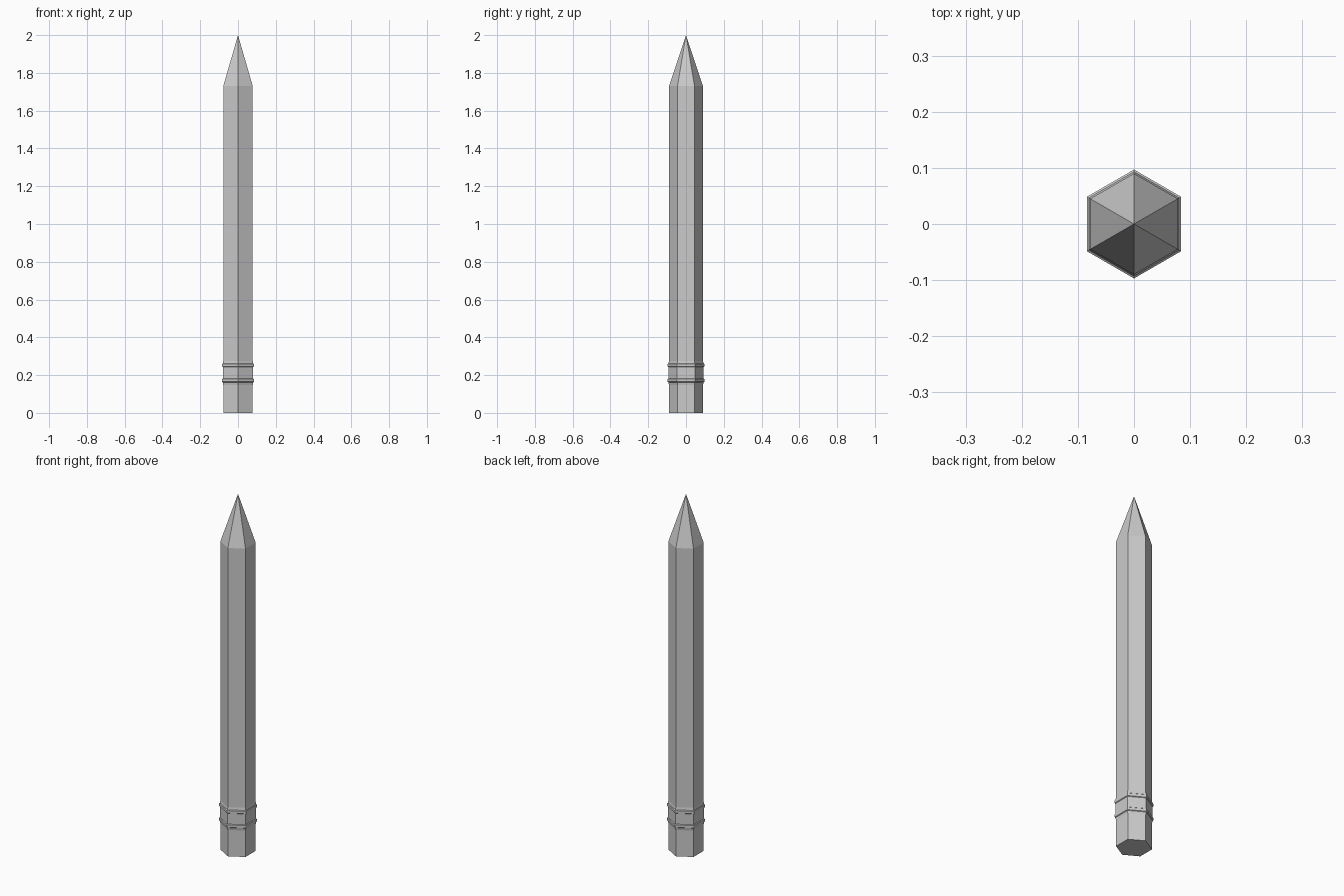
import bpy, bmesh, math

cube = bpy.data.objects.get("Cube")
if cube:
    bpy.data.objects.remove(cube, do_unlink=True)

grey = bpy.data.materials.new("plain_grey")
grey.use_nodes = True
COLOUR = (0.6, 0.6, 0.6, 1)
grey.diffuse_color = COLOUR
grey.node_tree.nodes["Principled BSDF"].inputs["Base Color"].default_value = COLOUR


def hex_lathe(name, profile, closed=False):
    """Sweep (radius, height) points around a hexagon with corners on the y axis."""
    bm = bmesh.new()
    rings = []
    for r, z in profile:
        if r == 0:
            rings.append([bm.verts.new((0, 0, z))] * 6)
            continue
        angles = [math.radians(30 + 60 * i) for i in range(6)]
        rings.append([bm.verts.new((r * math.cos(a), r * math.sin(a), z)) for a in angles])
    pairs = list(zip(rings, rings[1:]))
    if closed:
        pairs.append((rings[-1], rings[0]))
    for low, high in pairs:
        for i in range(6):
            j = (i + 1) % 6
            corners = dict.fromkeys((low[i], low[j], high[j], high[i]))
            bm.faces.new(list(corners))
    if not closed:
        bm.faces.new(rings[0][::-1])
    bmesh.ops.recalc_face_normals(bm, faces=bm.faces[:])
    mesh = bpy.data.meshes.new(name)
    bm.to_mesh(mesh)
    bm.free()
    mesh.materials.append(grey)
    obj = bpy.data.objects.new(name, mesh)
    bpy.context.collection.objects.link(obj)
    return obj


BODY = 0.09
RIDGE = 0.097

# Eraser end, ridged ferrule, shaft and sharpened tip in one hexagonal body
profile = [(BODY, 0), (BODY, 0.148)]
for z in (0.172, 0.252):
    profile += [(BODY + 0.003, z - 0.01), (RIDGE, z - 0.007),
                (RIDGE, z + 0.007), (BODY + 0.003, z + 0.01)]
profile += [(BODY, 0.276), (BODY, 1.73), (0, 2)]
hex_lathe("pencil_body", profile)
